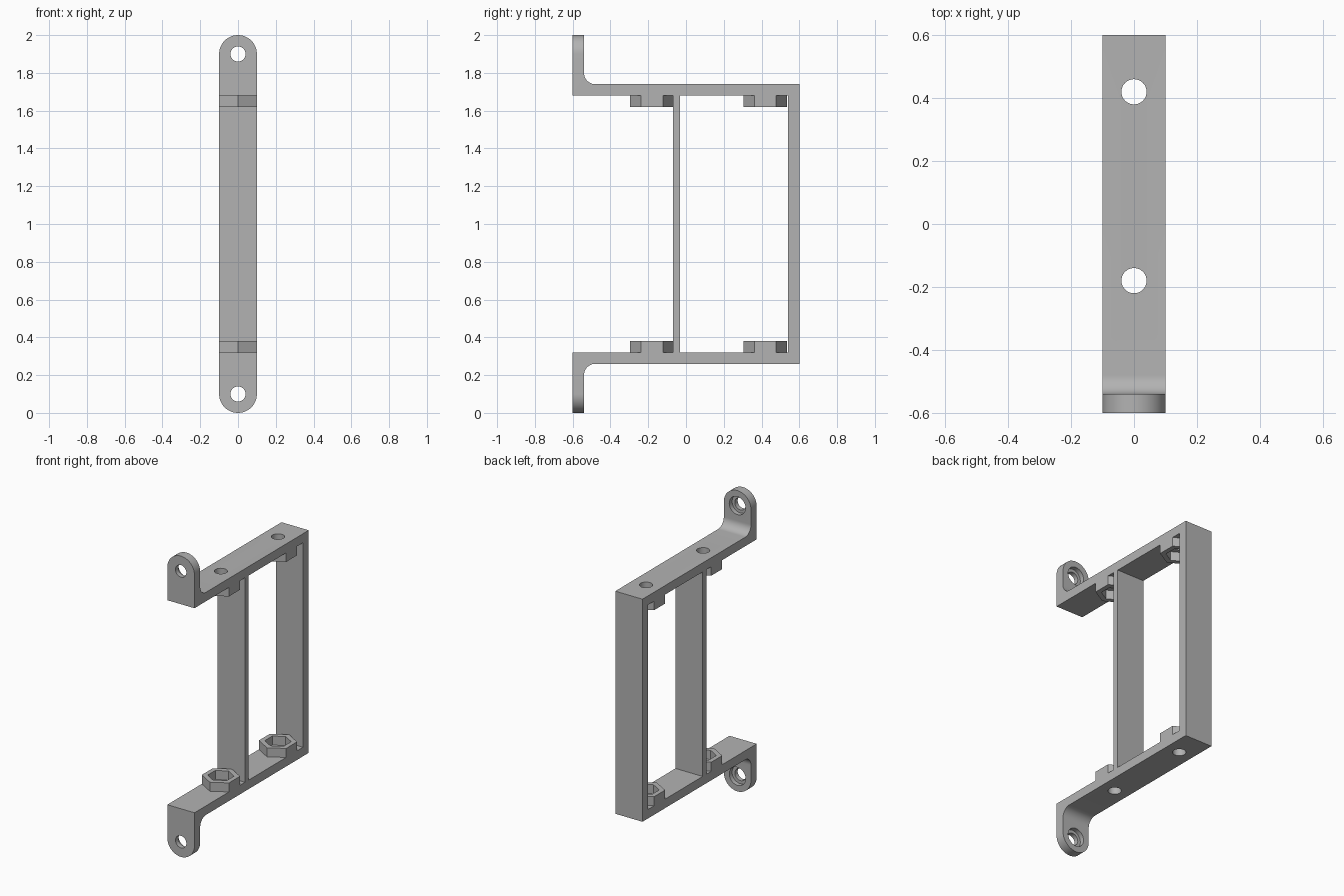
import bpy, bmesh
from math import pi, sin, cos, radians
from mathutils import Vector, Matrix

cube = bpy.data.objects.get("Cube")
if cube:
    bpy.data.objects.remove(cube)

HALF_W, TOP, MID = 0.1, 2.0, 1.0
THICK = 0.06
HOLES_Y = (-0.18, 0.42)

grey = bpy.data.materials.new("plain grey")
grey.use_nodes = True
colour = (0.45, 0.45, 0.45, 1)
grey.diffuse_color = colour
grey.node_tree.nodes["Principled BSDF"].inputs["Base Color"].default_value = colour


def arc(cx, cy, r, start, end, n):
    """Points along an arc, angles in degrees."""
    steps = [radians(start + (end - start) * i / n) for i in range(n + 1)]
    return [(cx + r * cos(a), cy + r * sin(a)) for a in steps]


def prism(name, outline, place, depth):
    """Extrude a 2D outline, placed in space by a function, along a vector."""
    bm = bmesh.new()
    face = bm.faces.new([bm.verts.new(place(u, v)) for u, v in outline])
    out = bmesh.ops.extrude_face_region(bm, geom=[face])
    moved = [g for g in out["geom"] if isinstance(g, bmesh.types.BMVert)]
    bmesh.ops.translate(bm, verts=moved, vec=depth)
    bmesh.ops.recalc_face_normals(bm, faces=bm.faces)
    mesh = bpy.data.meshes.new(name)
    bm.to_mesh(mesh)
    bm.free()
    mesh.materials.append(grey)
    obj = bpy.data.objects.new(name, mesh)
    bpy.context.collection.objects.link(obj)
    return obj


def combine(target, cutter, operation):
    """Apply a boolean and remove its cutter."""
    mod = target.modifiers.new("cut", "BOOLEAN")
    mod.operation, mod.object, mod.solver = operation, cutter, "EXACT"
    bpy.context.view_layer.objects.active = target
    bpy.ops.object.modifier_apply(modifier=mod.name)
    bpy.data.objects.remove(cutter)


def circle(cx, cy, r, n=48):
    return arc(cx, cy, r, 0, 360, n)[:-1]


# Bracket side outline: upper half, then its mirror below
upper = [(0.54, 1.68), (-0.6, 1.68), (-0.6, TOP), (-0.54, TOP)]
upper += arc(-0.48, 1.80, THICK, 180, 270, 12) + [(0.6, 1.74)]
lower = [(y, TOP - z) for y, z in reversed(upper)]
frame = prism("bracket_frame", upper + lower,
              lambda y, z: (-0.15, y, z), (0.3, 0, 0))

# Round the tab ends by trimming to a stadium seen from the front
stadium = arc(0, 1.9, HALF_W, 0, 180, 32) + arc(0, 0.1, HALF_W, 180, 360, 32)
combine(frame, prism("trim", stadium, lambda x, z: (x, -0.8, z), (0, 1.6, 0)),
        "INTERSECT")

# Bolt holes through both plates
for y in HOLES_Y:
    combine(frame, prism("bolt_cut", circle(0, y, 0.04),
                         lambda x, v: (x, v, -0.1), (0, 0, 2.2)), "DIFFERENCE")

# Mounting holes in the tabs, widened behind for the screw heads
for z in (0.1, 1.9):
    for r, start in ((0.04, -0.7), (0.06, -0.57)):
        combine(frame, prism("screw_cut", circle(0, z, r),
                             lambda x, v: (x, start, v), (0, -0.5 - start, 0)),
                "DIFFERENCE")

# Thin upright between the plates
strip = [(-HALF_W, -0.07), (HALF_W, -0.07), (HALF_W, -0.032), (-HALF_W, -0.032)]
prism("middle_upright", strip, lambda x, y: (x, y, 0.31), (0, 0, 1.38))

# Hexagonal nut holders on the inner faces of the plates
for level, z in (("lower", 0.32), ("upper", 1.62)):
    for place, y in zip(("front", "back"), HOLES_Y):
        holder = prism(f"{level}_{place}_nut_holder",
                       arc(0, y, 0.1155, 30, 330, 5),
                       lambda u, v: (u, v, z), (0, 0, THICK))
        pocket = prism("pocket", arc(0, y, 0.08, 30, 330, 5),
                       lambda u, v: (u, v, z - 0.1), (0, 0, 0.3))
        combine(holder, pocket, "DIFFERENCE")

# Smooth the curved walls and keep the corners sharp
bpy.ops.object.select_all(action="DESELECT")
frame.select_set(True)
bpy.context.view_layer.objects.active = frame
bpy.ops.object.shade_smooth_by_angle(angle=radians(30))
